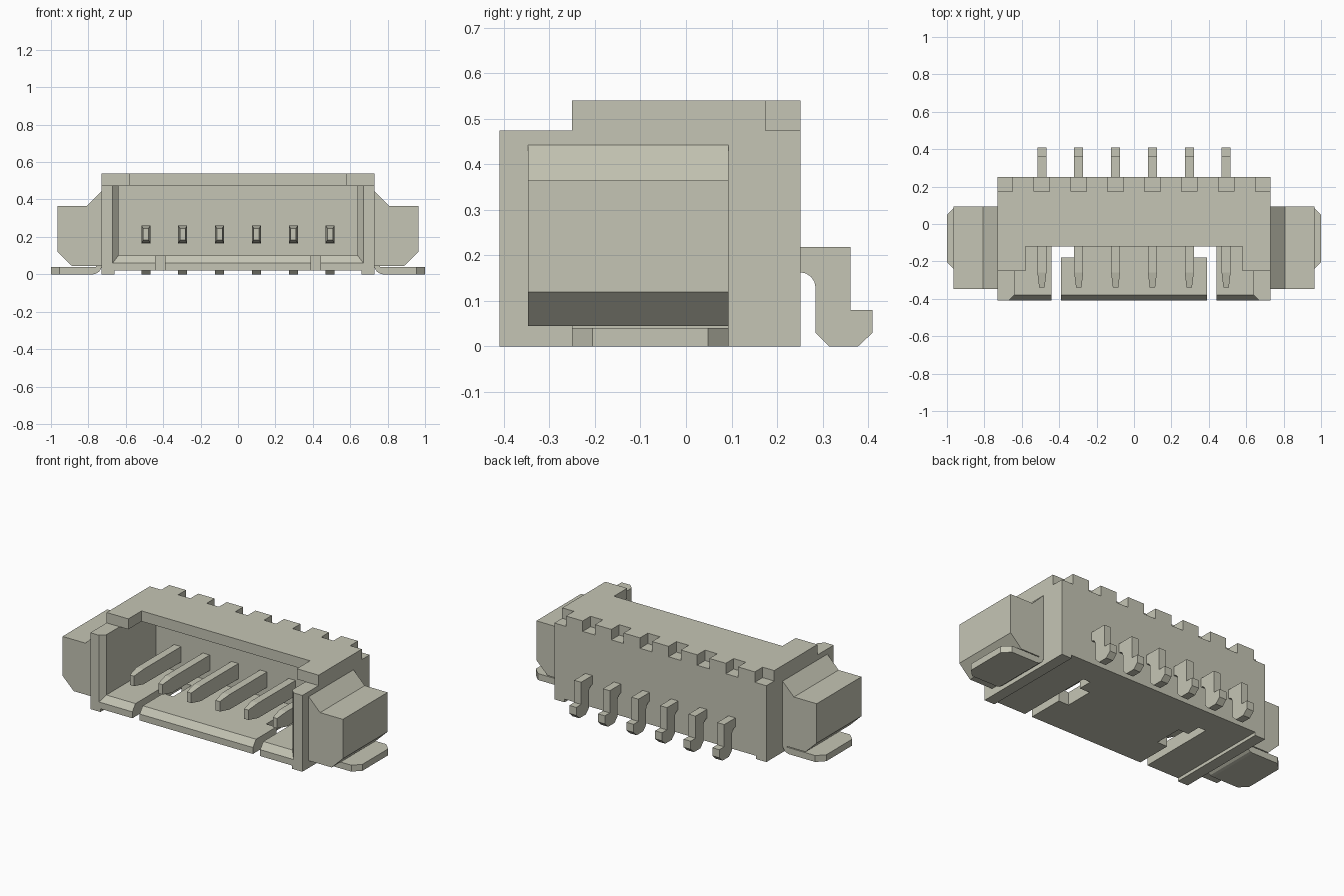
import bpy, bmesh, math
from mathutils import Vector

cube = bpy.data.objects.get("Cube")
if cube:
    bpy.data.objects.remove(cube, do_unlink=True)

# Single warm grey material
mat = bpy.data.materials.new("warm_grey")
mat.use_nodes = True
colour = (0.56, 0.56, 0.46, 1)
mat.diffuse_color = colour
bsdf = mat.node_tree.nodes["Principled BSDF"]
bsdf.inputs["Base Color"].default_value = colour
bsdf.inputs["Roughness"].default_value = 0.7


def prism_mesh(points, axis, lo, hi):
    """Extrude a 2D outline along an axis; the points use the other two axes."""
    bm = bmesh.new()

    def place(p, d):
        c = list(p)
        c.insert("xyz".index(axis), d)
        return bm.verts.new(c)

    a = [place(p, lo) for p in points]
    b = [place(p, hi) for p in points]
    bm.faces.new(a)
    bm.faces.new(b)
    for i in range(len(a)):
        j = (i + 1) % len(a)
        bm.faces.new((a[i], a[j], b[j], b[i]))
    bmesh.ops.recalc_face_normals(bm, faces=bm.faces)
    return bm


def add_object(name, bm):
    me = bpy.data.meshes.new(name)
    bmesh.ops.recalc_face_normals(bm, faces=bm.faces)
    bm.to_mesh(me)
    bm.free()
    me.materials.append(mat)
    ob = bpy.data.objects.new(name, me)
    bpy.context.collection.objects.link(ob)
    return ob


def box(x0, x1, y0, y1, z0, z1):
    return prism_mesh([(x0, y0), (x1, y0), (x1, y1), (x0, y1)], "z", z0, z1)


def cut(target, bm):
    """Subtract a closed mesh from the target and discard the cutter."""
    cutter = add_object("cutter", bm)
    cutter.hide_render = True
    mod = target.modifiers.new("cut", "BOOLEAN")
    mod.operation = "DIFFERENCE"
    mod.solver = "EXACT"
    mod.object = cutter
    bpy.context.view_layer.objects.active = target
    bpy.ops.object.modifier_apply(modifier=mod.name)
    bpy.data.objects.remove(cutter, do_unlink=True)


PITCH = 0.197
PIN_X = [(i - 2.5) * PITCH for i in range(6)]

# Housing: open-topped tray with a flared mouth and a recessed underside
housing = add_object("housing", box(-0.73, 0.73, -0.41, 0.252, 0, 0.475))
cut(housing, box(-0.64, 0.64, -0.6, 0.11, 0.1, 0.7))
cut(housing, box(-0.66, 0.66, -0.6, 0.6, -0.1, 0.02))
flare = box(-0.64, 0.64, -0.44, -0.38, 0.1, 0.7)
for v in flare.verts:
    if v.co.y < -0.4:
        v.co.x += math.copysign(0.06, v.co.x)
        if v.co.z < 0.2:
            v.co.z = 0.02
cut(housing, flare)

# L-shaped keying slots in the floor
for s in (-1, 1):
    slot = [(0.44, -0.6), (0.44, 0.09), (0.39, 0.09), (0.39, 0.0),
            (0.32, 0.0), (0.32, -0.18), (0.39, -0.18), (0.39, -0.6)]
    cut(housing, prism_mesh([(s * x, y) for x, y in slot], "z", -0.1, 0.2))

# Roof: notched along the back, open in the middle of the front
roof_outline = [(-0.73, -0.25), (-0.58, -0.25), (-0.58, -0.12),
                (0.58, -0.12), (0.58, -0.25), (0.73, -0.25),
                (0.73, 0.175), (0.65, 0.175), (0.65, 0.252)]
for x in reversed(PIN_X):
    roof_outline += [(x + 0.042, 0.252), (x + 0.042, 0.175),
                     (x - 0.042, 0.175), (x - 0.042, 0.252)]
roof_outline += [(-0.65, 0.252), (-0.65, 0.175), (-0.73, 0.175)]
add_object("roof", prism_mesh(roof_outline, "z", 0.475, 0.54))

# Contact pins: tapered blade inside, stepped solder leg behind
arc = [(0.25 + 0.035 * math.cos(a), 0.128 + 0.035 * math.sin(a))
       for a in (math.radians(d) for d in (0, 22.5, 45, 67.5, 90))]
pin_profile = [(-0.34, 0.183), (-0.34, 0.245), (-0.26, 0.26), (0.2, 0.26),
               (0.2, 0.218), (0.362, 0.218), (0.362, 0.08), (0.41, 0.08),
               (0.41, 0.03), (0.378, 0), (0.315, 0), (0.285, 0.03)]
pin_profile += arc + [(0.2, 0.163), (-0.26, 0.167)]
for i, x in enumerate(PIN_X):
    bm = prism_mesh(pin_profile, "x", -0.024, 0.024)
    bmesh.ops.bisect_plane(bm, geom=bm.verts[:] + bm.edges[:] + bm.faces[:],
                           dist=1e-4, plane_co=Vector((0, -0.26, 0)),
                           plane_no=Vector((0, 1, 0)))
    for v in bm.verts:
        if v.co.y < -0.3:
            v.co.x *= 0.6
        v.co.x += x
    add_object(f"pin_{i + 1}", bm)

# Side mounts and flat solder tabs
mount = [(0.73, 0.045), (0.888, 0.045), (0.965, 0.12), (0.965, 0.365),
         (0.808, 0.365), (0.73, 0.443)]
tab = [(0.73, 0.04), (1.0, 0.04), (1.0, 0), (0.775, 0),
       (0.758, 0.004), (0.742, 0.015), (0.733, 0.03)]
for s, side in ((-1, "right"), (1, "left")):
    add_object(f"{side}_mount",
               prism_mesh([(s * x, z) for x, z in mount], "y", -0.347, 0.093))
    bm = prism_mesh([(s * x, z) for x, z in tab], "y", -0.25, 0.093)
    corners = [e for e in bm.edges
               if all(abs(v.co.x) > 0.999 for v in e.verts)
               and abs(e.verts[0].co.y - e.verts[1].co.y) < 1e-4]
    bmesh.ops.bevel(bm, geom=corners, offset=0.045, segments=1,
                    affect="EDGES", profile=0.5)
    add_object(f"{side}_solder_tab", bm)
    # Web joining the tab to the mount
    add_object(f"{side}_tab_web",
               box(min(s * 0.725, s * 0.76), max(s * 0.725, s * 0.76),
                   -0.25, 0.093, 0.035, 0.05))
